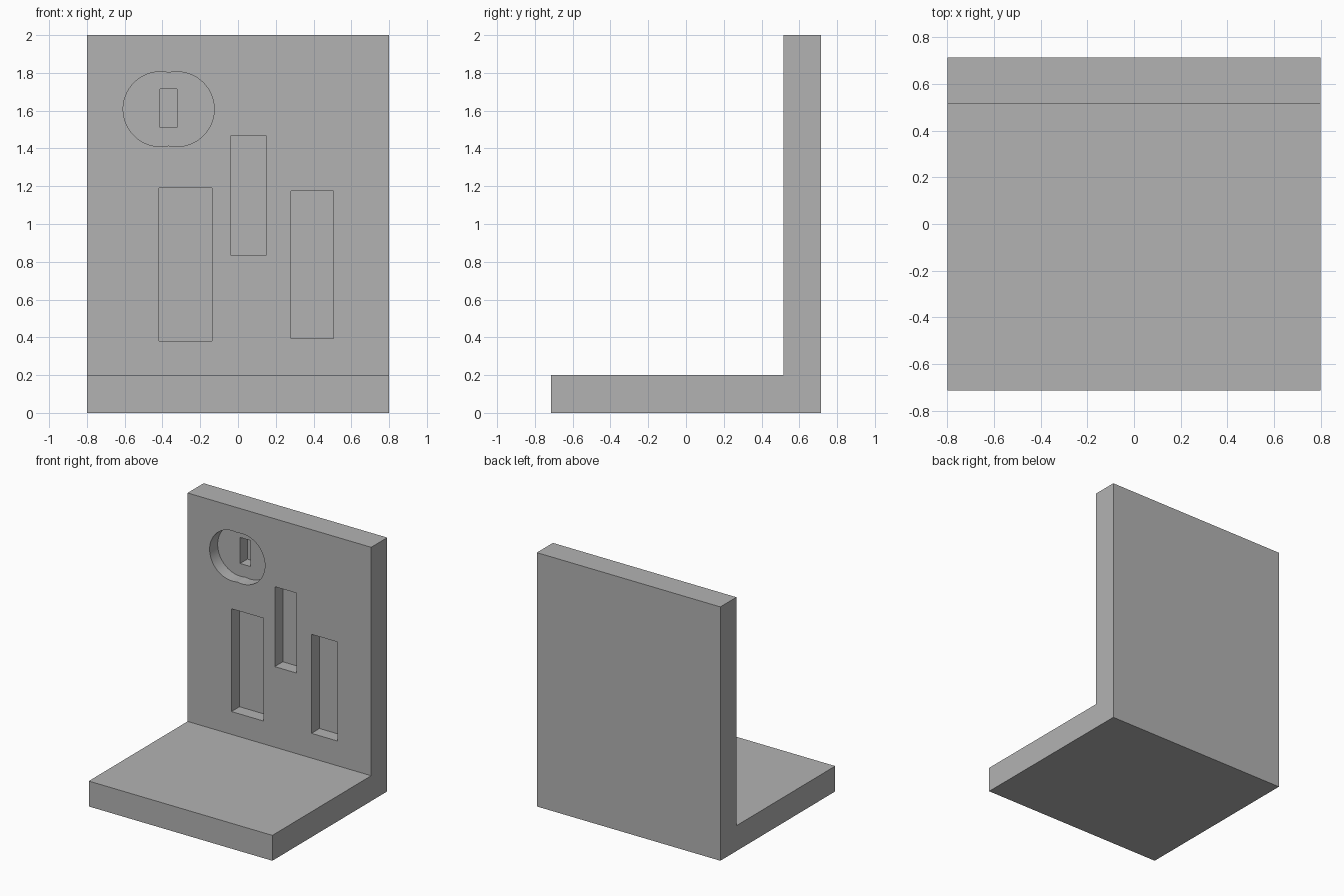
import bpy, bmesh, math
from mathutils import Matrix

if "Cube" in bpy.data.objects:
    bpy.data.objects.remove(bpy.data.objects["Cube"], do_unlink=True)

WIDTH, DEPTH, HEIGHT, THICK = 1.6, 1.43, 2.0, 0.2
BACK = DEPTH / 2
WALL = BACK - THICK  # front face of the upright wall

grey = bpy.data.materials.new("plain grey")
grey.use_nodes = True
colour = (0.45, 0.45, 0.45, 1)
grey.diffuse_color = colour
grey.node_tree.nodes["Principled BSDF"].inputs["Base Color"].default_value = colour


def make_object(name, bm):
    bmesh.ops.recalc_face_normals(bm, faces=bm.faces)
    mesh = bpy.data.meshes.new(name)
    bm.to_mesh(mesh)
    bm.free()
    mesh.materials.append(grey)
    obj = bpy.data.objects.new(name, mesh)
    bpy.context.collection.objects.link(obj)
    return obj


def cut(target, bm, name):
    """Subtract a shape from the target, then discard the cutter."""
    cutter = make_object(name, bm)
    cutter.hide_render = True
    mod = target.modifiers.new(name, 'BOOLEAN')
    mod.operation = 'DIFFERENCE'
    mod.solver = 'EXACT'
    mod.object = cutter
    bpy.context.view_layer.objects.active = target
    bpy.ops.object.modifier_apply(modifier=name)
    bpy.data.objects.remove(cutter, do_unlink=True)


def cut_slot(target, name, x0, x1, z0, z1, depth):
    front = WALL - 0.1
    back = WALL + depth
    bm = bmesh.new()
    place = Matrix.Translation(((x0 + x1) / 2, (front + back) / 2, (z0 + z1) / 2))
    size = Matrix.Diagonal((x1 - x0, back - front, z1 - z0, 1))
    bmesh.ops.create_cube(bm, size=1, matrix=place @ size)
    cut(target, bm, name)


def cut_disc(target, name, x, z, radius, depth):
    front = WALL - 0.1
    back = WALL + depth
    bm = bmesh.new()
    place = Matrix.Translation((x, (front + back) / 2, z))
    turn = Matrix.Rotation(math.pi / 2, 4, 'X')
    bmesh.ops.create_cone(bm, cap_ends=True, segments=96, radius1=radius,
                          radius2=radius, depth=back - front, matrix=place @ turn)
    cut(target, bm, name)


# L-shaped body: a side profile extruded across the width
profile = [(-BACK, 0), (BACK, 0), (BACK, HEIGHT), (WALL, HEIGHT),
           (WALL, THICK), (-BACK, THICK)]
bm = bmesh.new()
side = bm.faces.new([bm.verts.new((-WIDTH / 2, y, z)) for y, z in profile])
extruded = bmesh.ops.extrude_face_region(bm, geom=[side])["geom"]
bmesh.ops.translate(bm, vec=(WIDTH, 0, 0),
                    verts=[v for v in extruded if isinstance(v, bmesh.types.BMVert)])
body = make_object("bracket_body", bm)

# Rectangular pockets in the wall
cut_slot(body, "left_pocket", 0.28, 0.505, 0.395, 1.175, 0.1)
cut_slot(body, "middle_pocket", -0.04, 0.15, 0.835, 1.465, 0.1)
cut_slot(body, "right_pocket", -0.417, -0.138, 0.38, 1.19, 0.1)

# Round recess made of two overlapping discs, with a deeper slot inside
for i, x in enumerate((-0.41, -0.324)):
    cut_disc(body, f"round_recess_{i}", x, 1.608, 0.198, 0.1)
cut_slot(body, "inner_slot", -0.412, -0.322, 1.51, 1.715, 0.19)

# Smooth round walls with sharp corners
bpy.ops.object.select_all(action='DESELECT')
body.select_set(True)
bpy.context.view_layer.objects.active = body
bpy.ops.object.shade_smooth_by_angle(angle=math.radians(20))
